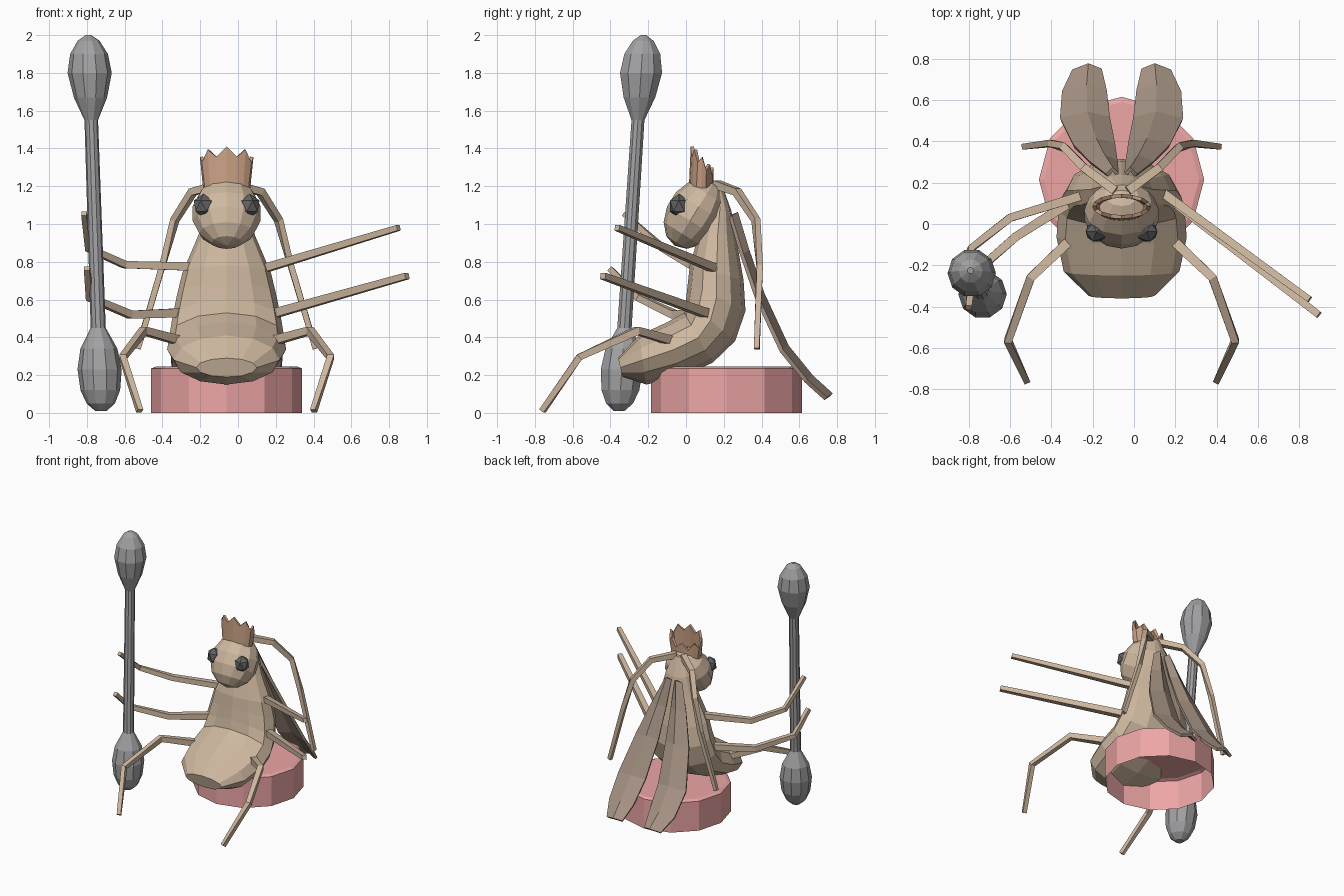
import bpy, bmesh
from math import sin, cos, pi, radians
from mathutils import Vector, Matrix

if "Cube" in bpy.data.objects:
    bpy.data.objects.remove(bpy.data.objects["Cube"])

CX = -0.06  # symmetry plane of the figure


def material(name, rgb):
    m = bpy.data.materials.new(name)
    m.diffuse_color = (*rgb, 1)
    m.use_nodes = True
    m.node_tree.nodes["Principled BSDF"].inputs["Base Color"].default_value = m.diffuse_color
    return m


TAN = material("tan", (0.62, 0.48, 0.35))
BROWN = material("wing_brown", (0.38, 0.29, 0.23))
COPPER = material("copper", (0.58, 0.35, 0.23))
PINK = material("pink", (0.85, 0.38, 0.38))
DARK = material("dark_grey", (0.12, 0.12, 0.12))
GREY = material("grey", (0.36, 0.36, 0.37))


def finish(name, bm, mat, mirror=False, x=0.0):
    bmesh.ops.recalc_face_normals(bm, faces=bm.faces)
    me = bpy.data.meshes.new(name)
    bm.to_mesh(me)
    bm.free()
    me.materials.append(mat)
    ob = bpy.data.objects.new(name, me)
    ob.location.x = x
    bpy.context.collection.objects.link(ob)
    if mirror:
        ob.modifiers.new("mirror", 'MIRROR').use_mirror_merge = False
    return ob


def loft(rings, cap_start=True, cap_end=True):
    """Skin a list of equal-sized closed rings."""
    bm = bmesh.new()
    vs = [[bm.verts.new(p) for p in r] for r in rings]
    n = len(vs[0])
    for a, b in zip(vs, vs[1:]):
        for i in range(n):
            j = (i + 1) % n
            bm.faces.new((a[i], a[j], b[j], b[i]))
    if cap_start:
        bm.faces.new(vs[0][::-1])
    if cap_end:
        bm.faces.new(vs[-1])
    return bm


def circle(r, z, n):
    return [Vector((r * cos(2 * pi * i / n), r * sin(2 * pi * i / n), z)) for i in range(n)]


def limb(name, pts, r0, r1, mirror=False, mat=TAN):
    """Tapered square beam along a path."""
    pts = [Vector(p) for p in pts]
    rings = []
    for i, p in enumerate(pts):
        before = (p - pts[i - 1]).normalized() if i else Vector()
        after = (pts[i + 1] - p).normalized() if i < len(pts) - 1 else Vector()
        t = (before + after).normalized()
        s = t.cross(Vector((0, 0, 1))).normalized()
        u = s.cross(t)
        r = r0 + (r1 - r0) * i / (len(pts) - 1)
        rings.append([p + s * a * r + u * b * r for a, b in ((1, 1), (-1, 1), (-1, -1), (1, -1))])
    return finish(name, loft(rings), mat, mirror, CX if mirror else 0)


# Stool: twelve-sided shell, open underneath
bm = loft([circle(0.4, 0, 12), circle(0.4, 0.235, 12), circle(0.375, 0.245, 12)], cap_start=False)
stool = finish("stool", bm, PINK, x=CX)
stool.location.y = 0.215

# Body: oval sections between a front and a back point (yA, zA, yB, zB, half width)
sections = [
    (-0.36, 0.29, -0.335, 0.19, 0.16), (-0.25, 0.41, -0.21, 0.15, 0.28),
    (-0.10, 0.48, -0.03, 0.19, 0.315), (-0.01, 0.53, 0.14, 0.265, 0.305),
    (0.0, 0.60, 0.26, 0.38, 0.29), (0.01, 0.69, 0.315, 0.54, 0.265),
    (0.02, 0.78, 0.305, 0.70, 0.235), (0.07, 0.95, 0.265, 0.93, 0.15),
    (0.12, 1.10, 0.24, 1.07, 0.105), (0.13, 1.21, 0.19, 1.21, 0.05)]
rings = []
for ya, za, yb, zb, w in sections:
    a, b = Vector((0, ya, za)), Vector((0, yb, zb))
    rings.append([(a + b) / 2 + (a - b) / 2 * cos(pi * k / 6) + Vector((w * sin(pi * k / 6), 0, 0))
                  for k in range(12)])
finish("body", loft(rings), TAN, x=CX)

# Head
bm = bmesh.new()
bmesh.ops.create_uvsphere(bm, u_segments=12, v_segments=7, radius=1)
bm.transform(Matrix.Translation((0, 0.045, 1.055)) @ Matrix.Rotation(radians(-32), 4, 'X')
             @ Matrix.Diagonal((0.185, 0.147, 0.2, 1)))
finish("head", bm, TAN, x=CX)

# Eyes
bm = bmesh.new()
bmesh.ops.create_icosphere(bm, subdivisions=1, radius=1)
bm.transform(Matrix.Translation((0.122, -0.037, 1.095)) @ Matrix.Diagonal((0.058, 0.056, 0.066, 1)))
finish("eyes", bm, DARK, True, CX)

# Crown: flared oval band with points, tallest at the front
low, high = [], []
for k in range(16):
    a = 2 * pi * k / 16
    front = (1 + cos(a)) / 2
    low.append(Vector((0.125 * sin(a), 0.08 - 0.065 * cos(a), 1.19)))
    top = 1.30 + 0.11 * front - (0.05 if k % 2 else 0)
    high.append(Vector((0.142 * sin(a), 0.085 - 0.06 * cos(a), top)))
crown = finish("crown", loft([low, high], False, False), COPPER, x=CX)
sol = crown.modifiers.new("thickness", 'SOLIDIFY')
sol.thickness = 0.018

# Antennae and seated legs
limb("antennae", [(0.03, 0.16, 1.21), (0.18, 0.27, 1.17), (0.275, 0.37, 1.02),
                  (0.34, 0.39, 0.78), (0.47, 0.375, 0.34)], 0.022, 0.014, True)
limb("legs", [(0.24, -0.07, 0.38), (0.44, -0.26, 0.435), (0.55, -0.565, 0.295),
              (0.46, -0.76, 0.01)], 0.024, 0.015, True)

# Outstretched arms
limb("upper_free_arm", [(0.14, 0.15, 0.765), (0.85, -0.365, 0.98)], 0.022, 0.015)
limb("lower_free_arm", [(0.17, 0.125, 0.52), (0.895, -0.44, 0.725)], 0.024, 0.017)

# Bent arms around the staff
limb("upper_staff_arm", [(-0.26, 0.135, 0.775), (-0.60, 0.03, 0.785), (-0.79, -0.12, 0.87),
                         (-0.815, -0.33, 1.055)], 0.022, 0.014)
limb("lower_staff_arm", [(-0.30, 0.11, 0.53), (-0.57, -0.06, 0.52), (-0.785, -0.25, 0.61),
                         (-0.80, -0.405, 0.765)], 0.024, 0.015)

# Wings: ridged panels (y, z, inner x, outer x)
rows = [(0.25, 1.05, 0.02, 0.07), (0.31, 0.85, 0.025, 0.15), (0.39, 0.62, 0.035, 0.23),
        (0.52, 0.34, 0.06, 0.295), (0.65, 0.18, 0.075, 0.285), (0.755, 0.085, 0.10, 0.235)]
bm = bmesh.new()
grid = []
for y, z, xi, xo in rows:
    grid.append([bm.verts.new(p) for p in ((xi, y - 0.01, z - 0.005), (xi * 0.55 + xo * 0.45, y + 0.015, z + 0.01),
                                           (xo, y - 0.015, z - 0.01))])
for a, b in zip(grid, grid[1:]):
    for i in range(2):
        bm.faces.new((a[i], a[i + 1], b[i + 1], b[i]))
wings = finish("wings", bm, BROWN, False, CX)
sol = wings.modifiers.new("thickness", 'SOLIDIFY')
sol.thickness, sol.offset = 0.022, 0
wings.modifiers.new("mirror", 'MIRROR').use_mirror_merge = False

# Staff: turned shaft with a bulb at both ends, slightly tilted (z, radius)
profile = [(0.01, 0.03), (0.05, 0.075), (0.12, 0.105), (0.23, 0.117), (0.34, 0.098), (0.45, 0.04),
           (1.55, 0.036), (1.67, 0.088), (1.80, 0.117), (1.90, 0.1), (1.97, 0.058), (2.0, 0.015)]
foot, tip = Vector((-0.725, -0.355, 0)), Vector((-0.792, -0.225, 2))
rings = [[p + Vector((*foot.lerp(tip, z / 2).xy, 0)) for p in circle(r, z, 10)] for z, r in profile]
finish("staff", loft(rings), GREY)
